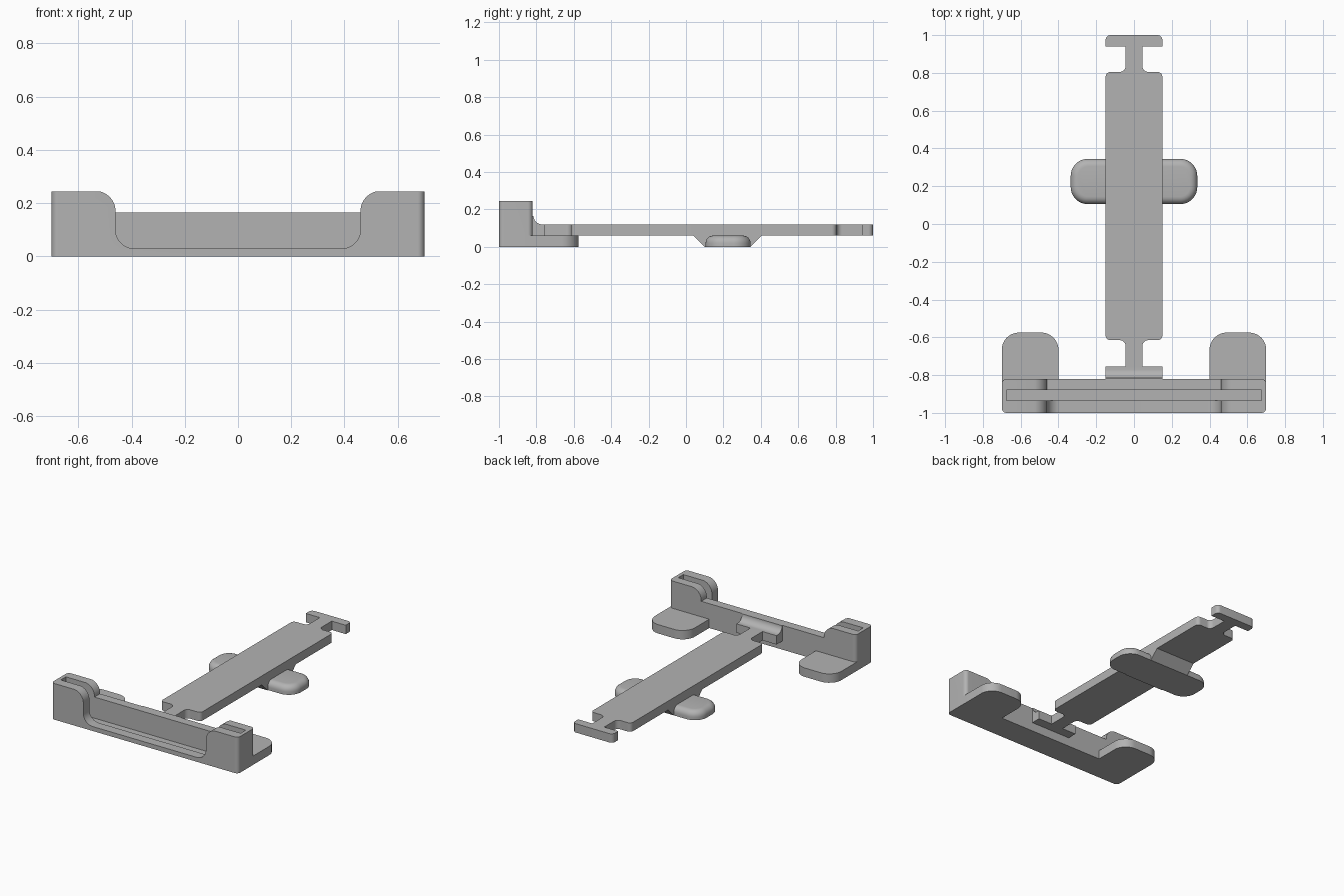
import bpy, bmesh
from mathutils import Vector

if "Cube" in bpy.data.objects:
    bpy.data.objects.remove(bpy.data.objects["Cube"], do_unlink=True)

grey = bpy.data.materials.new("plain_grey")
grey.use_nodes = True
colour = (0.45, 0.45, 0.45, 1)
grey.diffuse_color = colour
grey.node_tree.nodes["Principled BSDF"].inputs["Base Color"].default_value = colour


def rounded(points, steps=8):
    """Outline from (a, b, optional radius) corners, with right-angle arcs."""
    out = []
    for i, p in enumerate(points):
        c = Vector(p[:2])
        if len(p) < 3:
            out.append(c)
            continue
        u = (Vector(points[i - 1][:2]) - c).normalized() * p[2]
        v = (Vector(points[(i + 1) % len(points)][:2]) - c).normalized() * p[2]
        for k in range(steps + 1):
            t = Vector((1, 0)).lerp(Vector((0, 1)), k / steps)
            # point on the quarter circle centred at c + u + v
            d = (-v * t.x - u * t.y).normalized() * p[2]
            out.append(c + u + v + d)
    return out


def extrude(name, points, axis, lo, hi, top_bevel=0):
    """Prism from a rounded outline, pushed along one axis."""
    place = {"x": lambda a, b, h: (h, a, b),
             "y": lambda a, b, h: (a, h, b),
             "z": lambda a, b, h: (a, b, h)}[axis]
    bm = bmesh.new()
    outline = rounded(points)
    rings = [[bm.verts.new(place(p.x, p.y, h)) for p in outline] for h in (lo, hi)]
    bm.faces.new(rings[0])
    top = bm.faces.new(rings[1])
    n = len(outline)
    for i in range(n):
        j = (i + 1) % n
        bm.faces.new((rings[0][i], rings[0][j], rings[1][j], rings[1][i]))
    bmesh.ops.recalc_face_normals(bm, faces=bm.faces)
    if top_bevel:
        bmesh.ops.bevel(bm, geom=list(top.edges), offset=top_bevel, segments=6,
                        profile=0.5, affect="EDGES")
    mesh = bpy.data.meshes.new(name)
    bm.to_mesh(mesh)
    bm.free()
    mesh.materials.append(grey)
    obj = bpy.data.objects.new(name, mesh)
    bpy.context.collection.objects.link(obj)
    return obj


def combine(obj, other, operation):
    """Apply a boolean and drop the helper."""
    bpy.context.view_layer.objects.active = obj
    mod = obj.modifiers.new(operation, "BOOLEAN")
    mod.operation, mod.object, mod.solver = operation, other, "EXACT"
    bpy.ops.object.modifier_apply(modifier=mod.name)
    bpy.data.objects.remove(other, do_unlink=True)


def rect(x0, x1, y0, y1, *r):
    return [(x0, y0, *r), (x1, y0, *r), (x1, y1, *r), (x0, y1, *r)]


def mirrored(half):
    """Close a right-hand half outline with its reflection."""
    return half + [(-p[0], *p[1:]) for p in reversed(half)]


# Front holder: block with two rear feet, a slot and cut-down walls
holder = extrude("front_holder", rect(-0.7, 0.7, -1, -0.82, 0.025), "z", 0, 0.245)
for s in (-1, 1):
    foot = [(s * 0.4, -0.85), (s * 0.7, -0.85), (s * 0.7, -0.575, 0.09), (s * 0.4, -0.575, 0.09)]
    combine(holder, extrude("foot", foot, "z", 0, 0.06), "UNION")

front_gap = mirrored([(0.46, 0.03, 0.07), (0.46, 0.246, 0.075), (0.6, 0.246), (0.6, 0.4)])
back_gap = mirrored([(0.46, 0.165), (0.46, 0.246, 0.075), (0.6, 0.246), (0.6, 0.4)])
combine(holder, extrude("slot", rect(-0.675, 0.675, -0.935, -0.88), "z", 0.022, 0.4), "DIFFERENCE")
combine(holder, extrude("front_gap", front_gap, "y", -1.1, -0.91), "DIFFERENCE")
combine(holder, extrude("back_gap", back_gap, "y", -0.9, -0.7), "DIFFERENCE")

# Hooked clip against the holder's rear wall
clip = extrude("rear_wall_clip", [(-0.82, 0.06), (-0.755, 0.06), (-0.755, 0.12),
               (-0.815, 0.12, 0.045), (-0.815, 0.165), (-0.82, 0.165)], "x", -0.15, 0.15)

# Long bar with a neck at each end and a T-shaped tail
bar = extrude("long_bar", mirrored([
    (0.045, -0.755), (0.045, -0.615, 0.03), (0.15, -0.615, 0.025),
    (0.15, 0.805, 0.025), (0.045, 0.805, 0.03), (0.045, 0.94),
    (0.15, 0.94), (0.15, 1.0, 0.025)]), "z", 0.06, 0.12)

# Cross foot under the bar, with its tapered block
pad = extrude("cross_foot", rect(-0.335, 0.335, 0.105, 0.345, 0.09), "z", 0, 0.06, 0.04)
block = extrude("tapered_block", [(0.04, 0.06), (0.1, 0), (0.345, 0), (0.405, 0.06)],
                "x", -0.15, 0.15)

bpy.ops.object.select_all(action="DESELECT")
for obj in (holder, clip, bar, pad, block):
    obj.select_set(True)
bpy.context.view_layer.objects.active = holder
bpy.ops.object.shade_smooth_by_angle()
